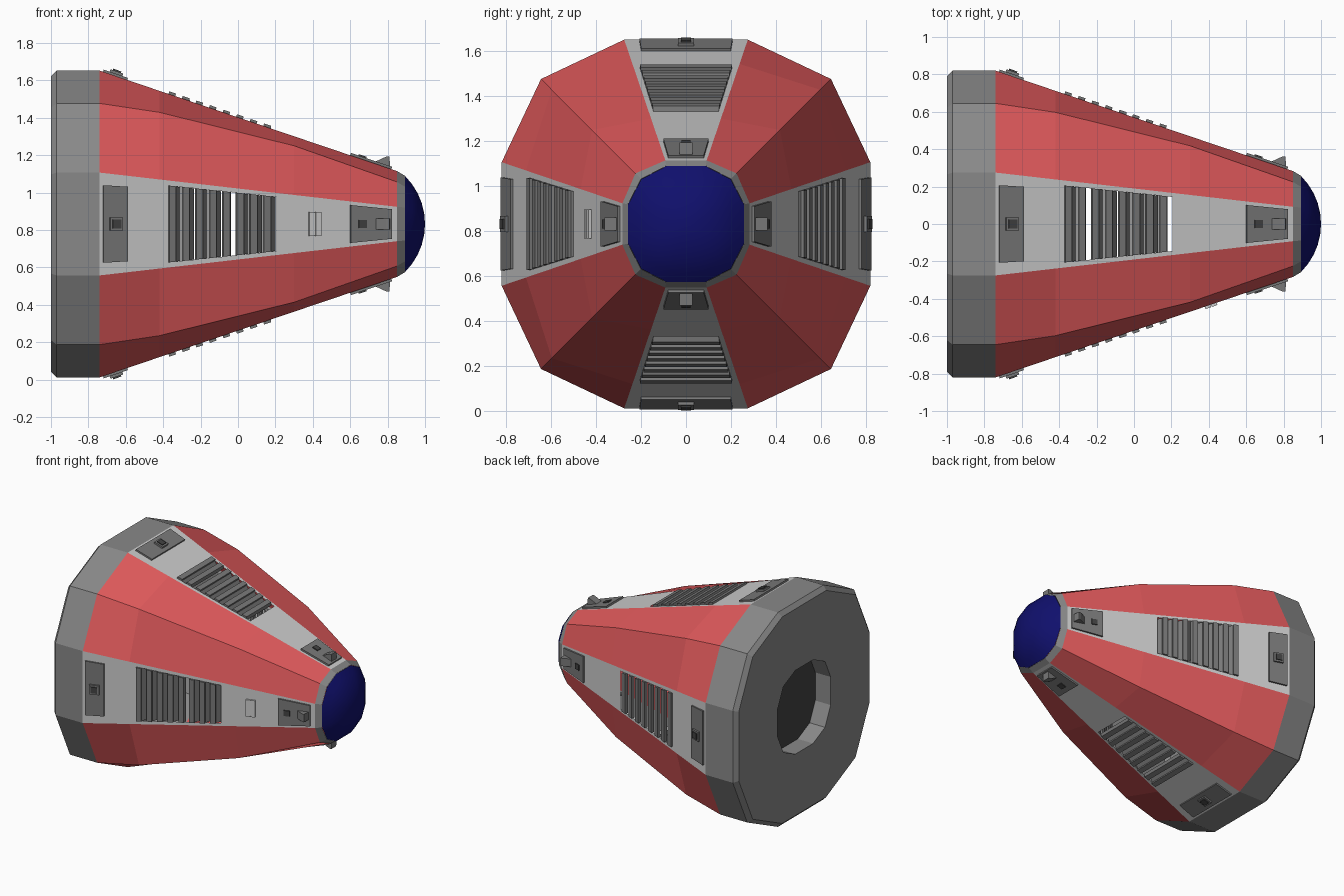
import bpy, bmesh, math
from mathutils import Vector, Matrix

if "Cube" in bpy.data.objects:
    bpy.data.objects.remove(bpy.data.objects["Cube"])

CZ = 0.832                      # height of the long axis


def mat(name, rgb):
    m = bpy.data.materials.new(name)
    m.diffuse_color = (*rgb, 1)
    m.use_nodes = True
    m.node_tree.nodes["Principled BSDF"].inputs["Base Color"].default_value = m.diffuse_color
    return m


RED = mat("red_paint", (0.74, 0.10, 0.105))
LIGHT = mat("light_grey", (0.60, 0.60, 0.60))
GREY = mat("mid_grey", (0.25, 0.25, 0.25))
PLATE = mat("plate_grey", (0.19, 0.19, 0.19))
DARK = mat("dark_grey", (0.055, 0.055, 0.055))
BLUE = mat("deep_blue", (0.005, 0.005, 0.15))


def finish(name, bm, mats):
    bmesh.ops.remove_doubles(bm, verts=bm.verts, dist=0.0005)
    bmesh.ops.recalc_face_normals(bm, faces=bm.faces)
    me = bpy.data.meshes.new(name)
    bm.to_mesh(me)
    bm.free()
    for m in mats:
        me.materials.append(m)
    ob = bpy.data.objects.new(name, me)
    bpy.context.collection.objects.link(ob)
    return ob


def lerp(x, a, b):
    return a + (b - a) * (x + 0.74) / 1.59


def radius(x):                  # distance of flat side from axis
    return lerp(x, 0.82, 0.283)


def flat(x):                    # half width of flat side
    return lerp(x, 0.275, 0.092)


def vent_half(x):               # half width of the vent opening
    return 0.205 - (x + 0.37) * 0.105


NORMAL = Vector((0.338, 0, 1)).normalized()


def on_side(k, x, w, n=0.0):
    """Point on flat side k (0 top, 1 front, 2 bottom, 3 back), raised by n."""
    p = Vector((x, w, radius(x))) + NORMAL * n
    return Matrix.Rotation(k * math.pi / 2, 3, 'X') @ p + Vector((0, 0, CZ))


def ring(x, r, a, c):
    """Twelve-sided section: four flat sides and four ridged corners."""
    pts = []
    for k in range(4):
        rot = Matrix.Rotation(k * math.pi / 2, 3, 'X')
        for w, h in ((a, r), (-a, r), (-c, c)):
            pts.append(rot @ Vector((x, w, h)) + Vector((0, 0, CZ)))
    return pts


def scaled(x, r):
    s = r / 0.82
    return ring(x, r, 0.275 * s, 0.645 * s)


def loft(bm, rings, mi=0, keep=lambda j: True):
    rows = [[bm.verts.new(p) for p in r] for r in rings]
    for lo, hi in zip(rows, rows[1:]):
        for j in range(12):
            if keep(j):
                q = (j + 1) % 12
                bm.faces.new((lo[j], lo[q], hi[q], hi[j])).material_index = mi
    return rows


def prism(bm, k, profile, half, mi=0):
    """Extrude an (x, height) profile across side k; half(x) is its half width."""
    a = [bm.verts.new(on_side(k, x, -half(x), n)) for x, n in profile]
    b = [bm.verts.new(on_side(k, x, half(x), n)) for x, n in profile]
    fs = [bm.faces.new(a), bm.faces.new(b[::-1])]
    for i in range(len(a)):
        j = (i + 1) % len(a)
        fs.append(bm.faces.new((a[i], b[i], b[j], a[j])))
    for f in fs:
        f.material_index = mi


def block(bm, k, x0, x1, half, n0, n1, mi=0):
    prism(bm, k, [(x0, n0), (x1, n0), (x1, n1), (x0, n1)], half, mi)


# Hull: red ridged corners, light flat sides with vent openings
bm = bmesh.new()
corner = [(-0.74, 0.645), (-0.42, 0.597), (0.3, 0.418), (0.85, 0.225)]
loft(bm, [ring(x, radius(x), flat(x), c) for x, c in corner], 0,
     keep=lambda j: j % 3 != 0)
xs = (-0.74, -0.37, 0.205, 0.85)
for k in range(4):
    grid = []
    for x in xs:
        a, h = flat(x), min(vent_half(x), flat(x) * 0.93)
        grid.append([bm.verts.new(on_side(k, x, w)) for w in (-a, -h, h, a)])
    for i in range(3):
        for j in range(3):
            if (i, j) != (1, 1):
                f = bm.faces.new((grid[i][j], grid[i][j + 1],
                                  grid[i + 1][j + 1], grid[i + 1][j]))
                f.material_index = 1
finish("hull", bm, [RED, LIGHT])

# Rear collar with recessed twelve-sided socket
bm = bmesh.new()
rows = loft(bm, [scaled(-0.74, 0.82), scaled(-0.97, 0.82), scaled(-1, 0.79),
                 scaled(-1, 0.32), scaled(-0.87, 0.32)])
bm.faces.new(rows[-1]).material_index = 1
finish("rear_collar", bm, [GREY, DARK])

# Nose collar and blue dome
bm = bmesh.new()
loft(bm, [ring(0.85, 0.283, 0.092, 0.225), ring(0.892, 0.258, 0.088, 0.2)])
finish("nose_collar", bm, [GREY])

bm = bmesh.new()
R = 0.362
rings = []
for i in range(5):
    phi = 0.79 * (1 - i / 5)
    s = R * math.sin(phi) / 0.258
    rings.append(ring(1 - R + R * math.cos(phi), 0.258 * s, 0.088 * s, 0.2 * s))
rows = loft(bm, rings)
tip = bm.verts.new((1, 0, CZ))
for j in range(12):
    bm.faces.new((rows[-1][j], rows[-1][(j + 1) % 12], tip))
dome = finish("nose_dome", bm, [BLUE])
for p in dome.data.polygons:
    p.use_smooth = True

side_names = ("top", "front", "bottom", "back")
for k, side in enumerate(side_names):
    # Louvred vent; some slats are short and leave a slit
    short = (4,) if k % 2 else (1, 7)
    bm = bmesh.new()
    for i in range(8):
        x = -0.372 + i * 0.0725
        if i in short:
            prof = [(x, 0.014), (x + 0.036, 0.014), (x + 0.046, -0.008),
                    (x, -0.012)]
        else:
            prof = [(x, 0.014), (x + 0.036, 0.014), (x + 0.036, 0.0),
                    (x + 0.074, -0.03), (x + 0.068, -0.036), (x, -0.012)]
        prism(bm, k, prof, vent_half)
    finish(side + "_vent_slats", bm, [PLATE])

    # Rear hatch plate with a small raised latch
    bm = bmesh.new()
    block(bm, k, -0.722, -0.592, lambda x: 0.207 - (x + 0.72) * 0.06, -0.005, 0.012)
    block(bm, k, -0.69, -0.622, lambda x: 0.036, 0.01, 0.026)
    block(bm, k, -0.678, -0.634, lambda x: 0.023, 0.024, 0.033, 1)
    finish(side + "_rear_hatch", bm, [PLATE, DARK])

    # Nose plate with a small block and a wedge fin
    bm = bmesh.new()
    block(bm, k, 0.6, 0.82, lambda x: 0.101 - (x - 0.6) * 0.1, -0.005, 0.013)
    block(bm, k, 0.64, 0.682, lambda x: 0.021, 0.01, 0.02, 1)
    prism(bm, k, [(0.73, 0.01), (0.81, 0.01), (0.79, 0.062), (0.775, 0.055)],
          lambda x: 0.03)
    finish(side + "_nose_fin", bm, [PLATE, DARK])

# Small grab bracket on the front side only
bm = bmesh.new()
for x in (0.378, 0.412):
    block(bm, 1, x, x + 0.03, lambda x: 0.064, -0.003, 0.013)
block(bm, 1, 0.38, 0.44, lambda x: 0.06, -0.003, 0.006)
finish("front_bracket", bm, [LIGHT])
